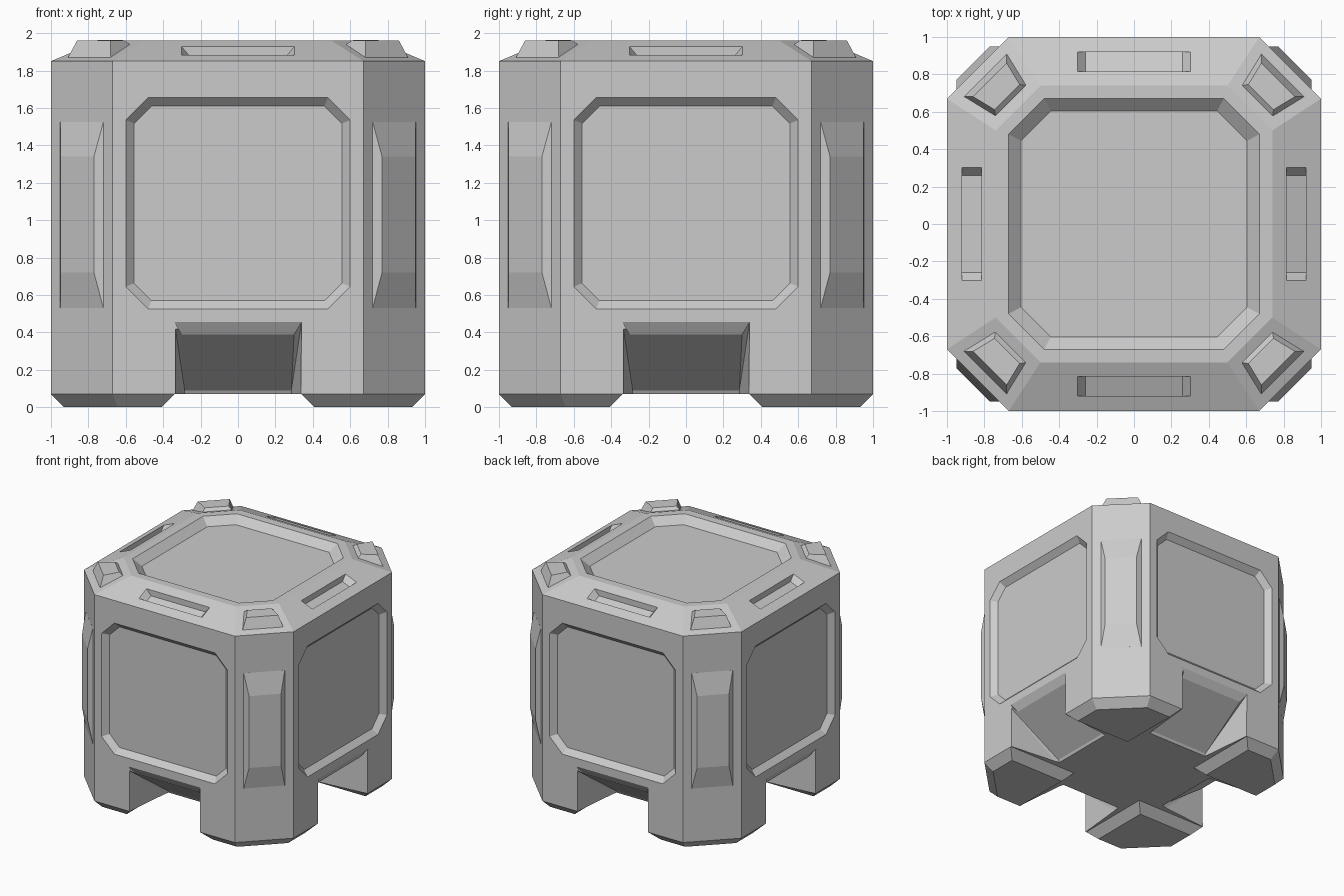
import bpy, bmesh
from math import pi
from mathutils import Matrix, Vector

cube = bpy.data.objects.get("Cube")
if cube:
    bpy.data.objects.remove(cube, do_unlink=True)

grey = bpy.data.materials.new("light_grey")
grey.use_nodes = True
grey.diffuse_color = (0.6, 0.6, 0.6, 1)
grey.node_tree.nodes["Principled BSDF"].inputs["Base Color"].default_value = (0.6, 0.6, 0.6, 1)


def octagon(half, cut, z):
    """Square with cut corners: half width, and where each cut begins."""
    pts = [(cut, -half), (half, -cut), (half, cut), (cut, half),
           (-cut, half), (-half, cut), (-half, -cut), (-cut, -half)]
    return [Vector((x, y, z)) for x, y in pts]


def loft(bm, rings):
    """Closed solid through rings of equal length."""
    loops = [[bm.verts.new(p) for p in ring] for ring in rings]
    n = len(loops[0])
    for a, b in zip(loops, loops[1:]):
        for i in range(n):
            j = (i + 1) % n
            bm.faces.new((a[i], a[j], b[j], b[i]))
    bm.faces.new(loops[0][::-1])
    bm.faces.new(loops[-1])


def four(bm, rings, turn=0):
    """Repeat a loft on the four sides."""
    for k in range(4):
        m = Matrix.Rotation(k * pi / 2 + turn, 3, 'Z')
        loft(bm, [[m @ Vector(p) for p in ring] for ring in rings])


def finish(bm, name):
    bmesh.ops.recalc_face_normals(bm, faces=bm.faces[:])
    mesh = bpy.data.meshes.new(name)
    bm.to_mesh(mesh)
    bm.free()
    mesh.materials.append(grey)
    obj = bpy.data.objects.new(name, mesh)
    bpy.context.scene.collection.objects.link(obj)
    return obj


# Body: eight-sided block with sloped shoulders and a sunken lid
bm = bmesh.new()
loft(bm, [octagon(1, .67, .07), octagon(1, .67, 1.85), octagon(.74, .5, 1.96),
          octagon(.67, .48, 1.96), octagon(.605, .445, 1.9)])
body = finish(bm, "body")

# Cutter for side panels, shoulder slots and leg openings
bm = bmesh.new()


def panel_ring(grow, y):
    w, h, c = .6 + grow, .565 + grow, .12 + grow * .6
    pts = [(w - c, -h), (w, c - h), (w, h - c), (w - c, h),
           (c - w, h), (-w, h - c), (-w, c - h), (c - w, -h)]
    return [(x, y, 1.09 + z) for x, z in pts]


four(bm, [panel_ring(.03, -1.03), panel_ring(-.045, -.955)])


def slot_ring(lift, half):
    # Points follow the shoulder slope
    return [(sx * half, y, 1.85 + (1 + y) * .423 + lift)
            for sx, y in ((-1, -.92), (1, -.92), (1, -.815), (-1, -.815))]


four(bm, [slot_ring(.04, .335), slot_ring(-.05, .26)])

profile = [(.34, -1.05, 0), (.34, -1.05, .455), (.34, -1, .455),
           (.3, -.96, .39), (.285, -.55, .09), (.285, -.5, 0)]
four(bm, [profile, [(-x, y, z) for x, y, z in profile]])
bmesh.ops.triangulate(bm, faces=bm.faces[:])
cutter = finish(bm, "recess_cutter")
cutter.hide_render = True

mod = body.modifiers.new("recesses", 'BOOLEAN')
mod.operation = 'DIFFERENCE'
mod.solver = 'EXACT'
mod.object = cutter
bpy.context.view_layer.update()
graph = bpy.context.evaluated_depsgraph_get()
carved = bpy.data.meshes.new_from_object(body.evaluated_get(graph))
body.modifiers.clear()
body.data = carved
bpy.data.objects.remove(cutter, do_unlink=True)

# Feet: cut-corner pads with sloped edges
bm = bmesh.new()


def foot_ring(inner, outer, cut, z):
    return [(inner, inner, z), (outer, inner, z), (outer, cut, z),
            (cut, outer, z), (inner, outer, z)]


four(bm, [foot_ring(.34, 1, .67, .07), foot_ring(.41, .93, .645, 0)])
finish(bm, "feet")

# Corner guards: long raised plates on the cut corners
bm = bmesh.new()


def guard_ring(u, half, low, high):
    return [(u, -half, low), (u, half, low), (u, half, high), (u, -half, high)]


four(bm, [guard_ring(1.17, .163, .53, 1.525), guard_ring(1.181, .163, .53, 1.525),
          guard_ring(1.216, .127, .72, 1.34)], pi / 4)
finish(bm, "corner_guards")

# Top studs: wedge blocks on the shoulder corners
bm = bmesh.new()


def stud_ring(outer, inner, wide, narrow, z_out, z_in):
    return [(outer, -wide, z_out), (outer, wide, z_out),
            (inner, narrow, z_in), (inner, -narrow, z_in)]


four(bm, [stud_ring(1.125, .93, .163, .117, 1.867, 1.937),
          stud_ring(1.09, .96, .127, .095, 1.96, 1.962)], pi / 4)
finish(bm, "top_studs")
